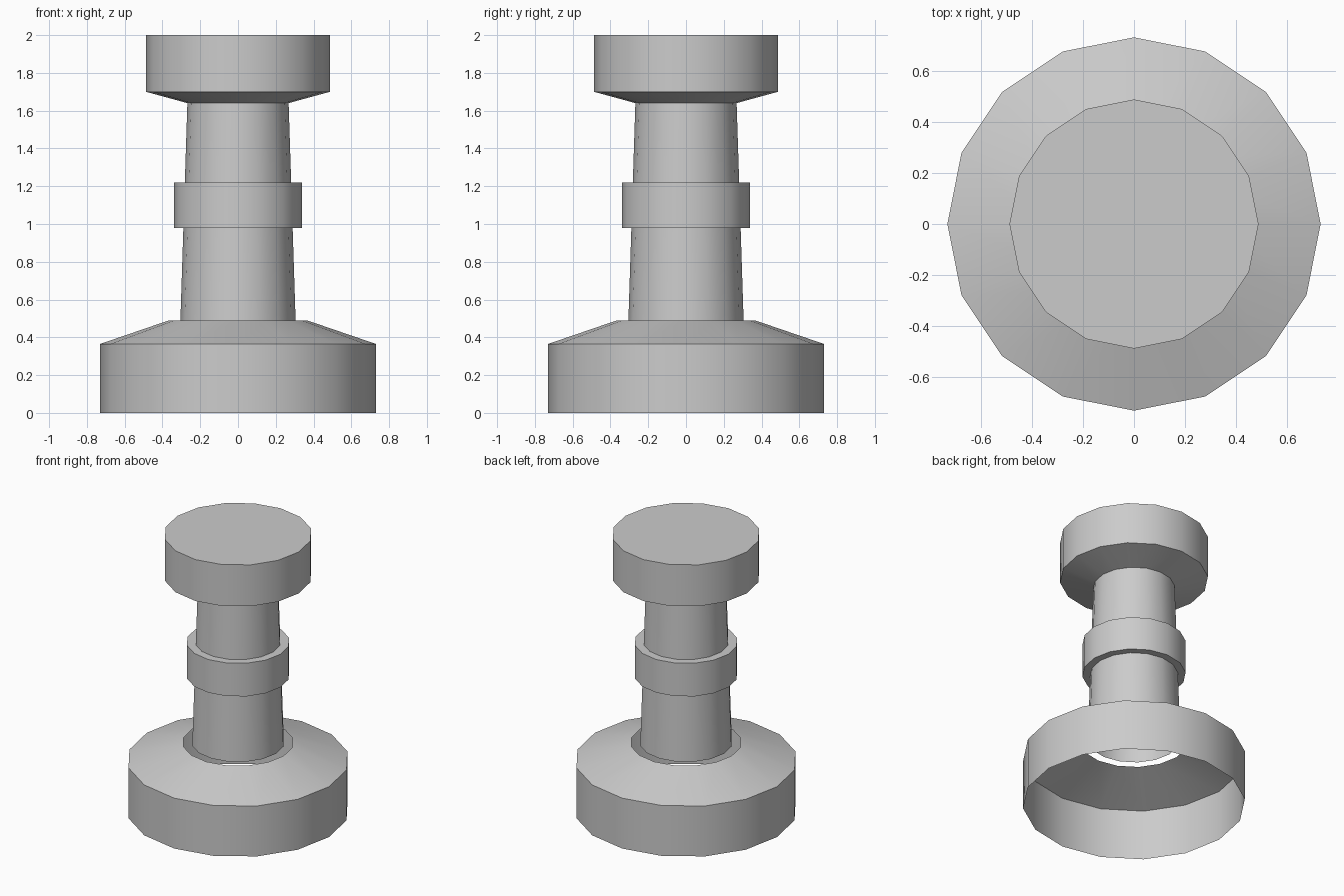
import bpy, bmesh, math

if "Cube" in bpy.data.objects:
    bpy.data.objects.remove(bpy.data.objects["Cube"], do_unlink=True)

SIDES = 16

grey = bpy.data.materials.new("plain_grey")
grey.use_nodes = True
colour = (0.6, 0.6, 0.6, 1.0)
grey.diffuse_color = colour
grey.node_tree.nodes["Principled BSDF"].inputs["Base Color"].default_value = colour


def lathe(name, profile, cap_top=False):
    """Spin (radius, height) points, listed bottom to top, into an open shell."""
    bm = bmesh.new()
    rings = []
    for r, z in profile:
        angles = [math.tau * i / SIDES for i in range(SIDES)]
        rings.append([bm.verts.new((r * math.cos(a), r * math.sin(a), z)) for a in angles])
    for low, high in zip(rings, rings[1:]):
        for i in range(SIDES):
            j = (i + 1) % SIDES
            bm.faces.new((low[i], low[j], high[j], high[i]))
    if cap_top:
        bm.faces.new(rings[-1])
    mesh = bpy.data.meshes.new(name)
    bm.to_mesh(mesh)
    bm.free()
    mesh.materials.append(grey)
    obj = bpy.data.objects.new(name, mesh)
    bpy.context.collection.objects.link(obj)
    bpy.ops.object.select_all(action="DESELECT")
    obj.select_set(True)
    bpy.context.view_layer.objects.active = obj
    bpy.ops.object.shade_smooth_by_angle(angle=math.radians(30))
    return obj


# Hollow base skirt with a sloped shoulder and an open centre
lathe("base", [(0.73, 0), (0.73, 0.365), (0.365, 0.49)])

# Tapered tube, open at the bottom
lathe("column", [(0.305, 0.49), (0.268, 1.64)])

# Collar band around the column
lathe("collar", [(0.289, 0.98), (0.34, 0.98), (0.34, 1.22), (0.281, 1.22)])

# Flared head with a flat top
lathe("head", [(0.268, 1.64), (0.487, 1.70), (0.487, 2.0)], cap_top=True)
